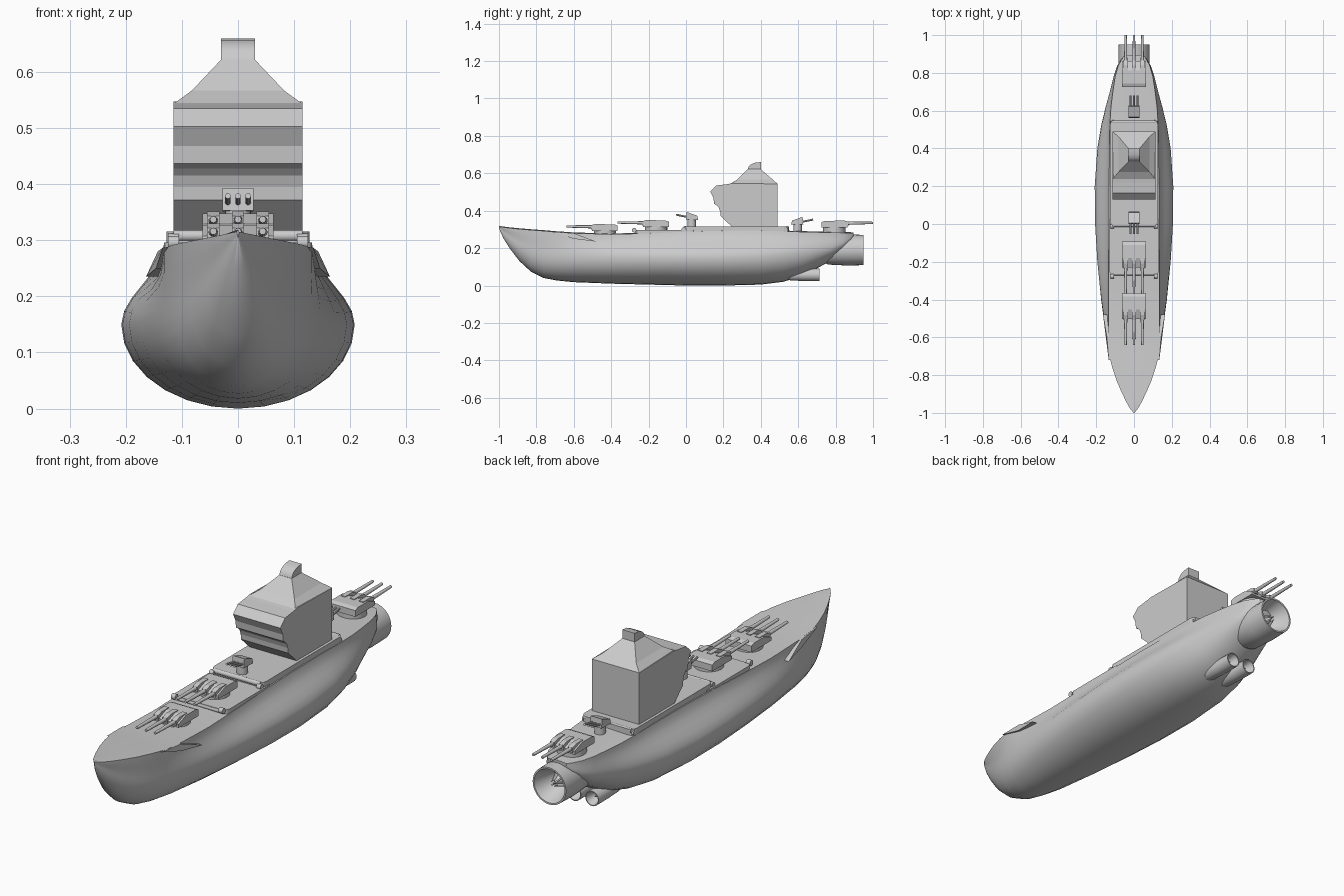
import bpy, bmesh, math
from mathutils import Matrix, Vector

if "Cube" in bpy.data.objects:
    bpy.data.objects.remove(bpy.data.objects["Cube"])

grey = bpy.data.materials.new("hull grey")
grey.diffuse_color = (0.6, 0.6, 0.6, 1)
grey.use_nodes = True
grey.node_tree.nodes["Principled BSDF"].inputs["Base Color"].default_value = grey.diffuse_color


def finish(name, bm, angle=None):
    bmesh.ops.remove_doubles(bm, verts=bm.verts, dist=0.0001)
    bmesh.ops.recalc_face_normals(bm, faces=bm.faces)
    me = bpy.data.meshes.new(name)
    bm.to_mesh(me)
    bm.free()
    me.materials.append(grey)
    ob = bpy.data.objects.new(name, me)
    bpy.context.collection.objects.link(ob)
    if angle:
        bpy.ops.object.select_all(action='DESELECT')
        ob.select_set(True)
        bpy.context.view_layer.objects.active = ob
        bpy.ops.object.shade_smooth_by_angle(angle=math.radians(angle))
    return ob


def loft(name, rings, angle=None, caps=True):
    bm = bmesh.new()
    vs = [[bm.verts.new(p) for p in r] for r in rings]
    n = len(rings[0])
    for a, b in zip(vs, vs[1:]):
        for i in range(n):
            j = (i + 1) % n
            bm.faces.new((a[i], a[j], b[j], b[i]))
    if caps:
        bm.faces.new(vs[0])
        bm.faces.new(vs[-1])
    return finish(name, bm, angle)


def extrude_x(name, profile, hw, angle=None):
    # side profile of (y, z) points extruded across the beam
    return loft(name, [[(x, y, z) for y, z in profile] for x in (-hw, hw)], angle)


def lathe_y(name, profile, x, z, sides=32):
    # (y, radius) profile turned round a lengthwise axis
    rings = [[(x + r * math.cos(2 * math.pi * i / sides), y,
               z + r * math.sin(2 * math.pi * i / sides)) for i in range(sides)]
             for y, r in profile]
    return loft(name, rings, 35, caps=False)


def rod(name, a, b, r, sides=12, r2=None):
    a, b = Vector(a), Vector(b)
    bm = bmesh.new()
    rot = (b - a).to_track_quat('Z', 'Y').to_matrix().to_4x4()
    bmesh.ops.create_cone(bm, cap_ends=True, segments=sides, radius1=r,
                          radius2=r if r2 is None else r2, depth=(b - a).length,
                          matrix=Matrix.Translation((a + b) / 2) @ rot)
    return finish(name, bm, 35)


# Hull stations: y, keel z, widest z, widest half width, deck half width, deck z
stations = [
    (-1.0, .305, .308, .001, .002, .315), (-.975, .25, .285, .016, .022, .311),
    (-.94, .195, .255, .034, .042, .307), (-.89, .13, .22, .058, .066, .302),
    (-.83, .075, .19, .085, .092, .297), (-.76, .04, .17, .111, .115, .292),
    (-.69, .027, .16, .130, .132, .286), (-.6, .018, .155, .147, .135, .28),
    (-.4, .01, .15, .174, .135, .274), (-.2, .005, .15, .194, .134, .279),
    (0, 0, .15, .206, .133, .288), (.2, 0, .15, .208, .132, .293),
    (.4, .005, .155, .194, .130, .293), (.52, .02, .165, .174, .128, .29),
    (.62, .05, .175, .150, .122, .287), (.7, .092, .19, .128, .112, .285),
    (.78, .135, .205, .108, .1, .283), (.84, .18, .225, .088, .083, .282),
    (.88, .225, .25, .062, .06, .281), (.895, .265, .27, .045, .045, .28)]
rings = []
for y, zb, zm, wm, wd, zd in stations:
    half = [(wm * math.sin(t * math.pi / 14), zm - (zm - zb) * math.cos(t * math.pi / 14))
            for t in range(1, 8)]
    for k in range(1, 7):
        s = k / 6
        half.append((wd + (wm - wd) * (.5 + .5 * math.cos(math.pi * s)), zm + (zd - zm) * s))
    rings.append([(0, y, zb)] + [(x, y, z) for x, z in half]
                 + [(0, y, zd + .004)] + [(-x, y, z) for x, z in reversed(half)])
loft("hull", rings, 30)


def deck(name, y0, y1, hw, z0, z1):
    # raised deck with rounded corners
    outline = []
    c = .025
    for sx, sy, start in ((1, 1, 0), (-1, 1, 90), (-1, -1, 180), (1, -1, 270)):
        for k in range(4):
            a = math.radians(start + 30 * k)
            cy = y1 - c if sy > 0 else y0 + c
            outline.append((sx * (hw - c) + c * math.cos(a), cy + c * math.sin(a)))
    loft(name, [[(x, y, z0) for x, y in outline], [(x, y, z1) for x, y in outline]])


deck("lower_deck", -.27, .05, .132, .24, .296)
deck("upper_deck", -.01, .55, .127, .25, .316)
for y, z in ((-.262, .285), (-.005, .308), (.54, .308)):
    rod("deck_edge_roll", (-.115, y, z), (.115, y, z), .01)
for sx in (-1, 1):
    for y, z in ((-.265, .296), (.0, .3), (.545, .298)):
        rod("deck_corner_roll", (sx * .105, y - .012, z), (sx * .125, y - .012, z), .012)
    # bow side fairing
    pts = [(.128, -.72, .287), (.137, -.6, .28), (.158, -.48, .235), (.14, -.6, .25)]
    loft("bow_fairing", [[(sx * (x + o), y, z) for x, y, z in pts] for o in (-.015, .006)])

# Bridge tower with stepped front
tower = [(.25, .31), (.185, .372), (.183, .395), (.176, .415), (.164, .428), (.15, .437),
         (.147, .468), (.13, .503), (.163, .535), (.22, .542), (.25, .547),
         (.49, .543), (.49, .31)]
extrude_x("bridge_tower", tower, .115)
roof = []
for hw, y0, y1, z in ((.115, .235, .49, .543), (.082, .275, .463, .567), (.03, .33, .4, .622)):
    roof.append([(-hw, y0, z), (hw, y0, z), (hw, y1, z), (-hw, y1, z)])
loft("tower_roof", roof)
extrude_x("tower_cap", [(.33, .618), (.335, .635), (.348, .648), (.37, .657), (.4, .66),
                        (.4, .618)], .03, 35)


def main_turret(name, yc, z, d):
    # d = -1 faces the bow, +1 the stern
    rod(name + "_base", (0, yc, z - .03), (0, yc, z + .012), .06, 24)
    prof = [(-.068, .012), (-.068, .04), (-.05, .047), (.02, .047), (.07, .028), (.07, .012)]
    extrude_x(name + "_house", [(yc + d * y, z + h) for y, h in prof], .063)
    for x in (-.044, 0, .044):
        b = z + .034
        extrude_x(name + "_barrel_collar",
                  [(yc + d * y, z + h) for y, h in
                   ((0, .02), (0, .05), (.05, .05), (.075, .042), (.075, .02))], .011
                  ).location.x = x
        rod(name + "_barrel", (x, yc + d * .05, b), (x, yc + d * .207, b + .002), .009, 12, .006)


main_turret("front_turret", -.433, .28, -1)
main_turret("second_turret", -.16, .301, -1)
main_turret("rear_turret", .793, .299, 1)


def small_turret(name, yc, z, d):
    rod(name + "_pedestal", (0, yc, z - .01), (0, yc, z + .045), .023, 20)
    prof = [(-.03, .04), (-.034, .068), (.022, .046 + .04), (.03, .04)]
    prof = [(-.035, .038), (-.03, .06), (.026, .08), (.03, .04)]
    extrude_x(name + "_house", [(yc + d * y, z + h) for y, h in prof], .028)
    for x in (-.018, 0, .018):
        rod(name + "_barrel", (x, yc + d * .015, z + .052),
            (x, yc + d * .083, z + .066), .005, 10)


small_turret("front_small_turret", .03, .313, -1)
small_turret("rear_small_turret", .597, .287, 1)

# Main engine nozzle with cone and cross vanes
lathe_y("main_nozzle", [(.7, .05), (.76, .078), (.86, .083), (.95, .081), (.95, .074),
                        (.86, .042), (.85, .03), (.925, .0005)], 0, .19)
for k in range(4):
    a = math.radians(90 * k + 45)
    c, s = math.cos(a), math.sin(a)
    tri = [(.01, .925), (.01, .85), (.045, .85)]
    loft("nozzle_vane", [[(r * c - o * s, y, .19 + r * s + o * c) for r, y in tri]
                         for o in (-.003, .003)])

# Twin lower nozzles
for sx in (-1, 1):
    lathe_y("lower_nozzle", [(.5, .012), (.56, .03), (.64, .033), (.715, .033), (.715, .029),
                             (.67, .017), (.665, .012), (.695, .0005)], sx * .043, .057, 24)
